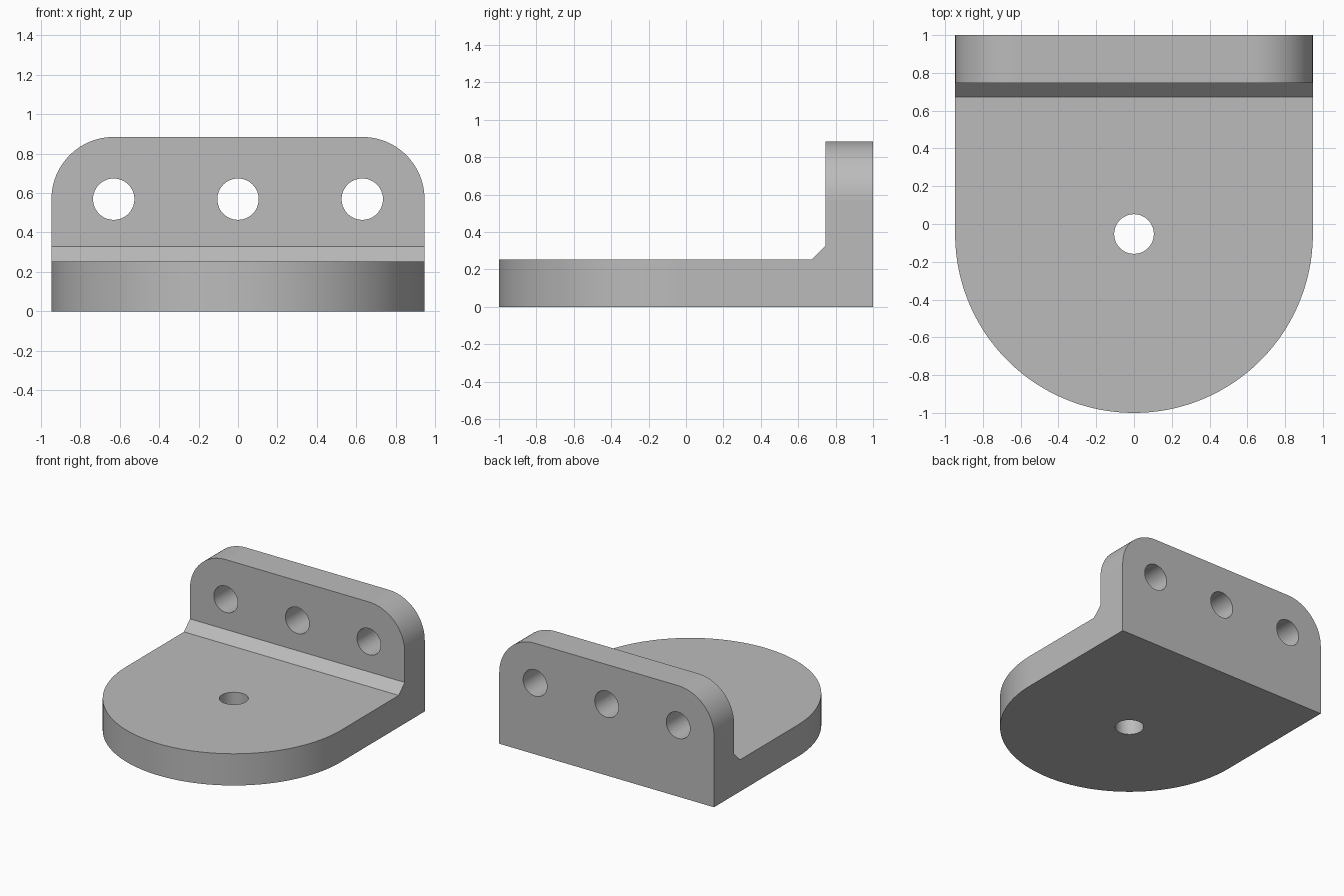
import bpy
import bmesh
from math import pi, cos, sin
from mathutils import Vector

cube = bpy.data.objects.get("Cube")
if cube:
    bpy.data.objects.remove(cube, do_unlink=True)

HALF = 0.947           # half width
BASE = 0.253           # base plate thickness
WALL = 0.747           # front face of the upright
TOP = 0.885            # upright height
CHAMFER = 0.075
CORNER = 0.316         # upright corner radius
HOLE = 0.105
ROUND_Y = -0.053       # centre of the rounded end
HOLE_Z = TOP - CORNER

grey = bpy.data.materials.new("grey metal")
grey.use_nodes = True
colour = (0.5, 0.5, 0.5, 1)
grey.diffuse_color = colour
grey.node_tree.nodes["Principled BSDF"].inputs["Base Color"].default_value = colour


def arc(cx, cy, r, start, end, steps):
    return [(cx + r * cos(start + (end - start) * i / steps),
             cy + r * sin(start + (end - start) * i / steps)) for i in range(steps + 1)]


def prism(name, outline, axis, low, high):
    """Extrude a 2D outline along the given axis."""
    def place(p):
        co = list(p)
        co.insert(axis, low)
        return co
    direction = Vector((0, 0, 0))
    direction[axis] = high - low
    bm = bmesh.new()
    face = bm.faces.new([bm.verts.new(place(p)) for p in outline])
    new = bmesh.ops.extrude_face_region(bm, geom=[face])["geom"]
    bmesh.ops.translate(bm, vec=direction, verts=[v for v in new if isinstance(v, bmesh.types.BMVert)])
    bmesh.ops.recalc_face_normals(bm, faces=bm.faces)
    mesh = bpy.data.meshes.new(name)
    bm.to_mesh(mesh)
    bm.free()
    mesh.materials.append(grey)
    obj = bpy.data.objects.new(name, mesh)
    bpy.context.collection.objects.link(obj)
    return obj


def circle(cx, cy):
    return arc(cx, cy, HOLE, 0, 2 * pi, 48)[:-1]


# L-shaped side profile with the chamfer in the inner corner
bracket = prism("angle_bracket", [
    (-1, 0), (1, 0), (1, TOP), (WALL, TOP), (WALL, BASE + CHAMFER),
    (WALL - CHAMFER, BASE), (-1, BASE)], 0, -1.2, 1.2)

# Rounded plan and front outlines trim the profile
plan = arc(0, ROUND_Y, HALF, pi, 2 * pi, 96) + [(HALF, 1.2), (-HALF, 1.2)]
front = ([(-HALF, -0.3), (HALF, -0.3)]
         + arc(HALF - CORNER, HOLE_Z, CORNER, 0, pi / 2, 24)
         + arc(CORNER - HALF, HOLE_Z, CORNER, pi / 2, pi, 24))
cutters = [("INTERSECT", prism("plan_trim", plan, 2, -0.2, 1.2)),
           ("INTERSECT", prism("front_trim", front, 1, -1.3, 1.3)),
           ("DIFFERENCE", prism("base_hole", circle(0, ROUND_Y), 2, -0.2, 0.5))]
# Three mounting holes through the upright
for x in (CORNER - HALF, 0, HALF - CORNER):
    cutters.append(("DIFFERENCE", prism("upright_hole", circle(x, HOLE_Z), 1, 0.5, 1.2)))

for operation, cutter in cutters:
    mod = bracket.modifiers.new(cutter.name, "BOOLEAN")
    mod.operation = operation
    mod.solver = "EXACT"
    mod.object = cutter

# Bake the cuts and drop the helpers
bpy.context.view_layer.update()
evaluated = bracket.evaluated_get(bpy.context.evaluated_depsgraph_get())
final = bpy.data.meshes.new_from_object(evaluated)
bracket.modifiers.clear()
bracket.data = final
for _, cutter in cutters:
    bpy.data.objects.remove(cutter, do_unlink=True)

# Smooth the curved walls, keep the flat faces flat
bpy.ops.object.select_all(action="DESELECT")
bracket.select_set(True)
bpy.context.view_layer.objects.active = bracket
bpy.ops.object.shade_smooth_by_angle(angle=pi / 6)
for face in final.polygons:
    if max(abs(c) for c in face.normal) > 0.9999:
        face.use_smooth = False
